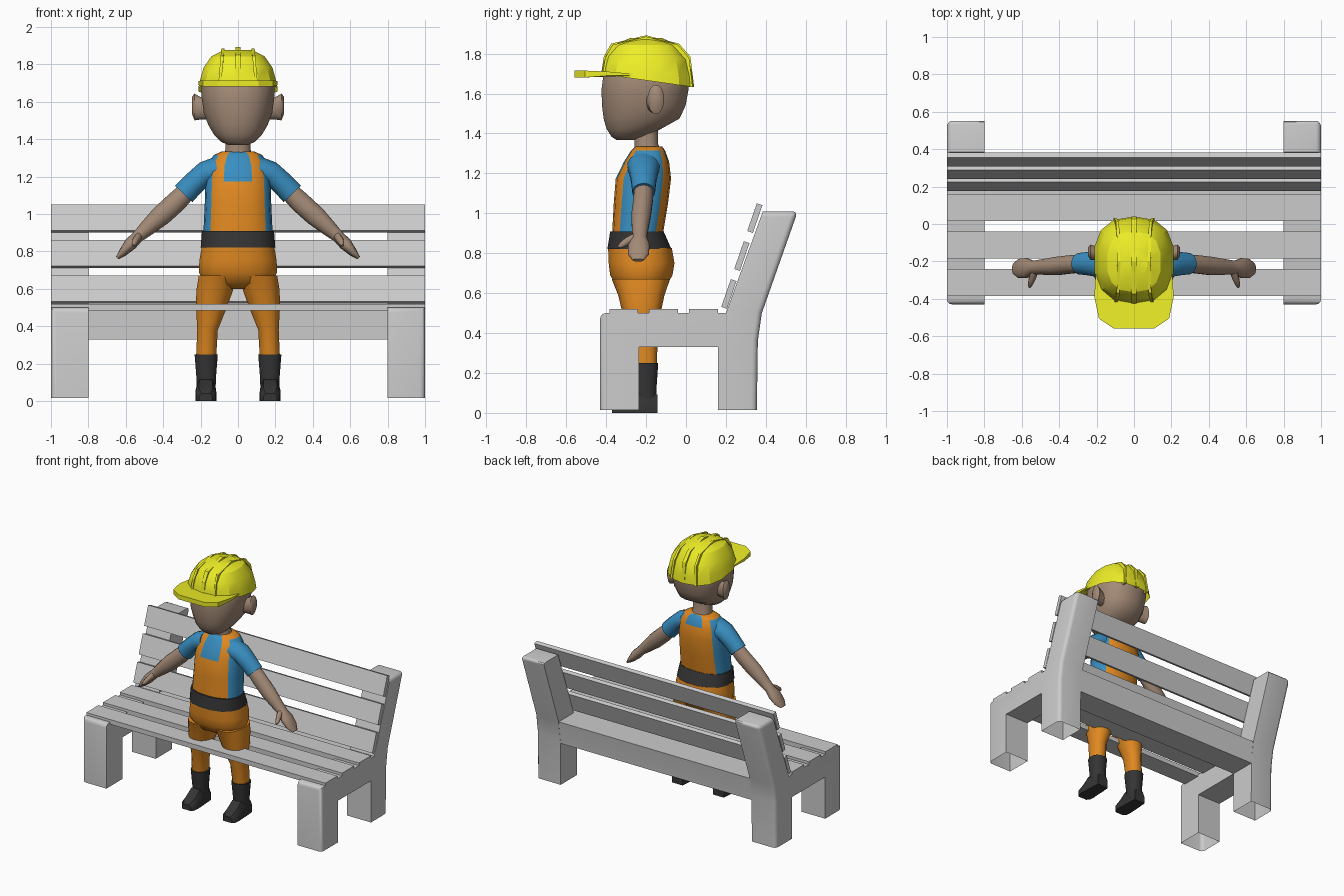
import bpy, bmesh, math
from mathutils import Vector as V

if "Cube" in bpy.data.objects:
    bpy.data.objects.remove(bpy.data.objects["Cube"])


def material(name, rgb):
    m = bpy.data.materials.new(name)
    m.diffuse_color = (*rgb, 1)
    m.use_nodes = True
    m.node_tree.nodes["Principled BSDF"].inputs["Base Color"].default_value = m.diffuse_color
    return m


ORANGE = material("orange", (0.75, 0.25, 0.015))
BLUE = material("blue", (0.04, 0.27, 0.53))
SKIN = material("skin", (0.36, 0.25, 0.18))
DARK = material("dark", (0.035, 0.035, 0.035))
YELLOW = material("yellow", (0.85, 0.85, 0.02))


def finish(name, bm, mats=(), angle=40):
    bmesh.ops.recalc_face_normals(bm, faces=bm.faces)
    me = bpy.data.meshes.new(name)
    bm.to_mesh(me)
    bm.free()
    ob = bpy.data.objects.new(name, me)
    bpy.context.collection.objects.link(ob)
    for m in mats:
        me.materials.append(m)
    bpy.ops.object.select_all(action='DESELECT')
    ob.select_set(True)
    bpy.context.view_layer.objects.active = ob
    bpy.ops.object.shade_smooth_by_angle(angle=math.radians(angle))
    return ob


def loft(name, rings, mats=(), pick=None, caps=(True, True), angle=50):
    bm = bmesh.new()
    rows = [[bm.verts.new(p) for p in r] for r in rings]
    n = len(rows[0])
    for i in range(len(rows) - 1):
        for j in range(n):
            k = (j + 1) % n
            f = bm.faces.new((rows[i][j], rows[i][k], rows[i + 1][k], rows[i + 1][j]))
            f.material_index = pick(i, j) if pick else 0
    for row, cap in zip((rows[0], rows[-1]), caps):
        if cap:
            bm.faces.new(row)
    return finish(name, bm, mats, angle)


def ring(c, u, v, n=14, e=2.0):
    # superellipse around c spanned by u and v
    c, u, v, out = V(c), V(u), V(v), []
    for i in range(n):
        a = 2 * math.pi * (i + 0.5) / n
        x, y = math.cos(a), math.sin(a)
        out.append(c + u * math.copysign(abs(x) ** (2 / e), x) + v * math.copysign(abs(y) ** (2 / e), y))
    return out


def flat(z, rx, y0, y1, cx=0, n=16, e=2.3, tilt=0):
    return ring((cx, (y0 + y1) / 2, z), (rx, 0, 0), (0, (y1 - y0) / 2, tilt), n, e)


def box(name, c, size, rx=0):
    u, w = V((0, math.cos(rx), math.sin(rx))), V((0, -math.sin(rx), math.cos(rx)))
    rings = [[V(c) + V((s * size[0] / 2, 0, 0)) + u * (a * size[1] / 2) + w * (b * size[2] / 2)
              for a, b in ((-1, -1), (1, -1), (1, 1), (-1, 1))] for s in (-1, 1)]
    return loft(name, rings, angle=30)


# bench end frames, open under the feet, outer edges rounded
PROFILE = [(-.43, .015), (-.43, .5), (.2, .5), (.385, 1.01), (.56, 1.01), (.38, .5),
           (.36, .36), (.355, .015), (.16, .015), (.16, .33), (-.235, .33), (-.235, .015)]
for s, side in ((1, "right"), (-1, "left")):
    bm = bmesh.new()
    a, b = [[bm.verts.new((s * x, y, z)) for y, z in PROFILE] for x in (0.8, 1.0)]
    bm.faces.new(a)
    bm.faces.new(b)
    n = len(PROFILE)
    for i in range(n):
        if i not in (7, 11):
            j = (i + 1) % n
            bm.faces.new((a[i], a[j], b[j], b[i]))
    bmesh.ops.recalc_face_normals(bm, faces=bm.faces)
    pairs = [(b[i], b[i + 1]) for i in (0, 3, 4, 5, 6)] + [(a[1], b[1]), (a[4], b[4])]
    edges = [bm.edges.get(p) for p in pairs]
    bmesh.ops.bevel(bm, geom=edges, offset=0.028, segments=3, profile=0.5, affect='EDGES')
    finish("bench_frame_" + side, bm)

# rear beam and slats
beam = [(.16, .33), (.16, .5), (.2, .5), (.378, .5), (.36, .36), (.358, .33)]
loft("rear_beam", [[(x, y, z) for y, z in beam] for x in (-.8, .8)], caps=(False, False), angle=30)
for i in range(3):
    box(f"seat_slat_{i}", (0, -.312 + .2 * i, .502), (2, .145, .036))
    box(f"back_slat_{i}", (0, .215 + .065 * i, .596 + .19 * i), (2, .03, .147), math.radians(-19))

# torso with painted bib and straps
xs = (-1, -.95, -.8, -.44, 0, .44, .8, .95, 1)
sec = [(x, -(1 - abs(x) ** 2.5) ** .4) for x in xs]
sec += [(x, -y) for x, y in sec[-2:0:-1]]
torso = [(.90, .185, -.37, -.115), (1.05, .178, -.362, -.09), (1.175, .174, -.352, -.075),
         (1.26, .162, -.31, -.085), (1.315, .13, -.275, -.105), (1.335, .085, -.255, -.12)]


def torso_paint(i, j):
    if j in (2, 5, 10, 13):
        return 0
    if j in (3, 4):
        return 0 if i < 2 else 1
    if j in (11, 12):
        return 0 if i < 3 else 1
    return 0 if i == 4 else 1


loft("torso", [[(x * rx, (y0 + y1) / 2 + y * (y1 - y0) / 2, z) for x, y in sec]
               for z, rx, y0, y1 in torso], (ORANGE, BLUE), torso_paint)

# belt and hips
loft("belt", [flat(.82, .203, -.397, -.07), flat(.91, .196, -.382, -.11)], (DARK,))
loft("hips", [flat(.60, .12, -.29, -.14), flat(.63, .185, -.345, -.1), flat(.69, .213, -.383, -.065),
              flat(.75, .21, -.39, -.055), flat(.825, .197, -.393, -.068)], (ORANGE,))

for s, side in ((1, "right"), (-1, "left")):
    # trouser leg
    leg = [(.24, .17, .055, -.265, -.145), (.38, .163, .056, -.285, -.143), (.5, .142, .084, -.318, -.127),
           (.59, .125, .1, -.34, -.108), (.67, .112, .1, -.372, -.08)]
    loft("trouser_leg_" + side, [flat(z, rx, y0, y1, s * cx, 14) for z, cx, rx, y0, y1 in leg], (ORANGE,))

    # boot shaft and foot
    shaft = [(.03, .05, -.25, -.145), (.14, .055, -.262, -.145), (.25, .064, -.272, -.137)]
    loft("boot_shaft_" + side, [flat(z, rx, y0, y1, s * .17, 12) for z, rx, y0, y1 in shaft], (DARK,))
    foot = [(-.142, .045, .09), (-.2, .05, .12), (-.265, .053, .115), (-.31, .056, .08), (-.35, .052, .062), (-.37, .036, .04)]
    loft("boot_foot_" + side, [[(s * .172 + k * w, y, z) for k, z in
                               ((-1, 0), (1, 0), (1, h * .6), (.65, h), (-.65, h), (-1, h * .6))]
                              for y, w, h in foot], (DARK,), angle=35)

    # sleeve
    sleeve = [(.11, 1.235, .015, .07, .085), (.18, 1.215, .025, .06, .075), (.24, 1.16, .038, .05, .064),
              (.29, 1.107, .046, .044, .058)]
    loft("sleeve_" + side, [ring((s * x, -.212, z), (0, d, 0), (s * vx, 0, vz)) for x, z, vx, vz, d in sleeve], (BLUE,))

    # arm and mitten hand: x, y, z, half thickness, half depth
    arm = [(.27, -.212, 1.125, .05, .048), (.33, -.215, 1.065, .056, .05), (.415, -.225, .988, .055, .05),
           (.49, -.23, .92, .042, .042), (.54, -.232, .875, .032, .036), (.575, -.236, .84, .035, .055),
           (.615, -.238, .795, .023, .053), (.645, -.24, .765, .01, .028)]
    loft("arm_" + side, [ring((s * x, y, z), (0, d, 0), (s * t * .71, 0, t * .71)) for x, y, z, t, d in arm], (SKIN,))
    thumb = [(.53, -.25, .88, .022), (.545, -.295, .86, .019), (.555, -.325, .84, .014), (.558, -.34, .832, .005)]
    loft("thumb_" + side, [ring((s * x, y, z), (s * r, 0, 0), (0, -r * .5, r), 8) for x, y, z, r in thumb], (SKIN,))

    # ear
    ear = [(.16, .04, .055, 1.56), (.20, .038, .062, 1.565), (.232, .042, .074, 1.572), (.245, .026, .05, 1.58)]
    loft("ear_" + side, [ring((s * x, -.165 + (x - .16) * .2, z), (0, d, 0), (0, 0, h), 12) for x, d, h, z in ear], (SKIN,))

# neck and head
loft("neck", [flat(1.30, .08, -.26, -.12), flat(1.35, .067, -.26, -.14), flat(1.45, .067, -.26, -.14)], (SKIN,))
head = [(1.368, .05, -.35, -.26), (1.385, .09, -.375, -.2), (1.425, .13, -.4, -.12), (1.475, .16, -.415, -.03),
        (1.54, .185, -.423, .0), (1.62, .196, -.426, .015), (1.7, .197, -.415, .022), (1.78, .16, -.37, -.03)]
loft("head", [flat(z, rx, y0, y1, 0, 20) for z, rx, y0, y1 in head], (SKIN,))

# helmet shell, tilted rim
shell = [(1.665, .216, -.425, .04, -.033), (1.71, .207, -.42, .034, -.02), (1.78, .188, -.405, .015, -.008),
         (1.843, .145, -.365, -.04, 0), (1.878, .075, -.28, -.12, 0)]
loft("helmet_shell", [flat(z, rx, y0, y1, 0, 14, 2.5, t) for z, rx, y0, y1, t in shell],
     (YELLOW,), caps=(False, True), angle=25)

# helmet ridges running front to back
ridge = [(-.425, 1.70), (-.412, 1.785), (-.375, 1.85), (-.2, 1.892), (-.035, 1.85), (.022, 1.785), (.04, 1.64)]
for name, x, w, k, dz in (("centre", 0, .014, 1, 0), ("right", .095, .008, .97, -.006), ("left", -.095, .008, .97, -.006)):
    rings = []
    for y, z in ridge:
        lean = 1.08 - .9 * (z - 1.64)
        yy, zz = -.19 + (y + .19) * k, z + dz
        inn = (-.19 + (yy + .19) * .85, zz - .03 * (z > 1.8))
        rings.append([(x * lean - w, yy, zz), (x * lean + w, yy, zz), (x * lean + w, *inn), (x * lean - w, *inn)])
    loft("helmet_ridge_" + name, rings, (YELLOW,), angle=20)

# visor
half = [(.11, -.558, 1.715), (.188, -.505, 1.715), (.212, -.39, 1.71), (.204, -.24, 1.697)]
top = half + [(-x, y, z) for x, y, z in reversed(half)]
loft("helmet_visor", [top, [(x, y, z - (.034 if y < -.45 else .02 if y < -.3 else .006)) for x, y, z in top]],
     (YELLOW,), angle=25)
